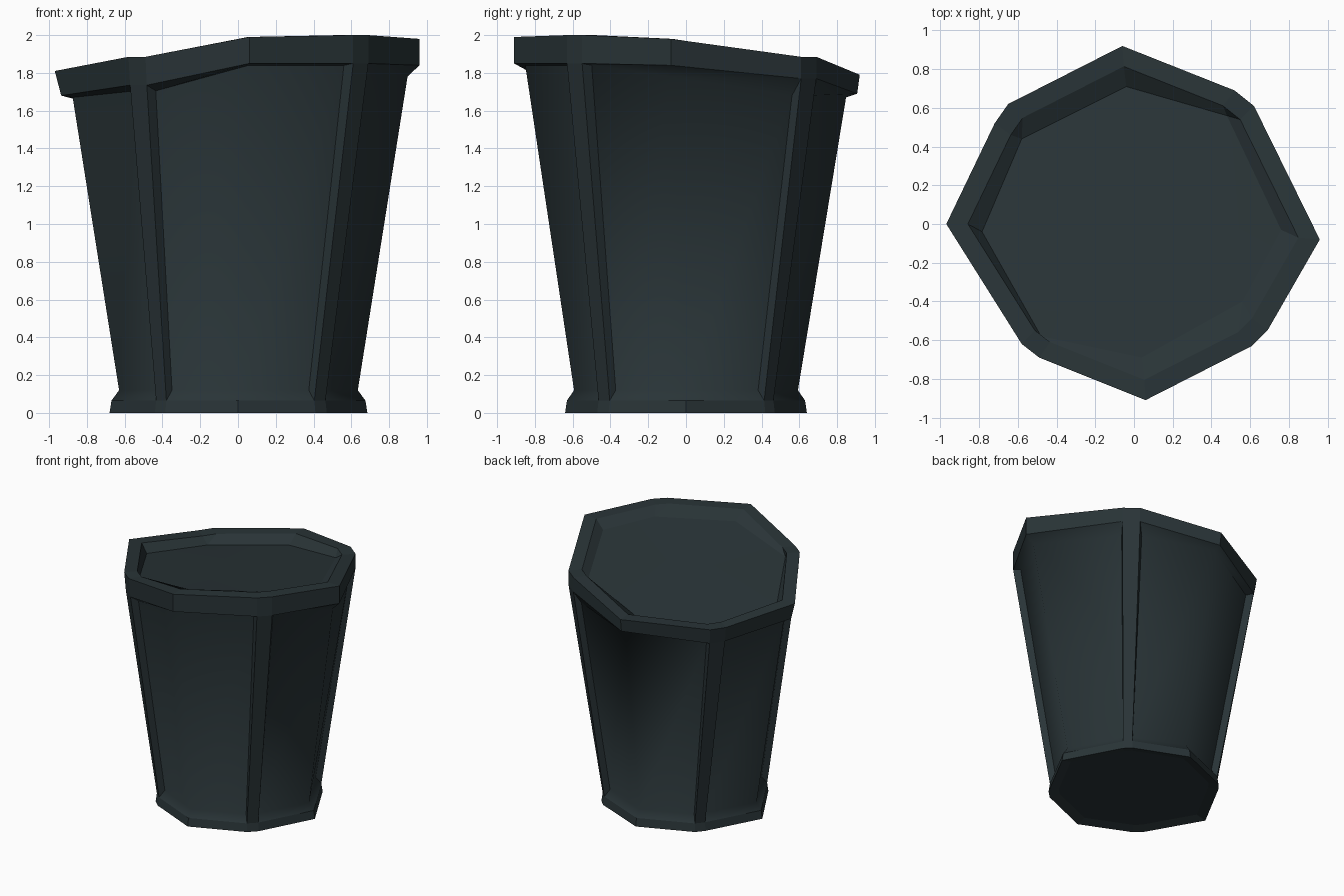
import bpy, bmesh, math
from mathutils import Vector

if "Cube" in bpy.data.objects:
    bpy.data.objects.remove(bpy.data.objects["Cube"])

mat = bpy.data.materials.new("dark_slate")
mat.diffuse_color = (0.022, 0.034, 0.038, 1)
mat.use_nodes = True
mat.node_tree.nodes["Principled BSDF"].inputs["Base Color"].default_value = mat.diffuse_color


def make(name, faces, smooth=False):
    """Build an object from faces given as lists of points."""
    bm = bmesh.new()
    for f in faces:
        pts = []
        for p in f:
            if all((p - q).length > 1e-4 for q in pts):
                pts.append(p)
        if len(pts) > 2:
            bm.faces.new([bm.verts.new(p) for p in pts])
    bmesh.ops.remove_doubles(bm, verts=bm.verts, dist=1e-4)
    me = bpy.data.meshes.new(name)
    bm.to_mesh(me)
    bm.free()
    me.materials.append(mat)
    ob = bpy.data.objects.new(name, me)
    bpy.context.collection.objects.link(ob)
    if smooth:
        bpy.ops.object.select_all(action='DESELECT')
        ob.select_set(True)
        bpy.context.view_layer.objects.active = ob
        bpy.ops.object.shade_smooth_by_angle(angle=math.radians(50))
    return ob


def loft(*rings):
    return [[a[i], a[(i + 1) % len(a)], b[(i + 1) % len(b)], b[i]]
            for a, b in zip(rings, rings[1:]) for i in range(len(a))]


def spread(vals):
    """Eight values (side, corner, ...) to twelve, doubling the cut corners."""
    return [v for i, v in enumerate(vals) for _ in range(1 + i % 2)]


def ring(xy, z, s=None):
    s = s or [1] * 12
    return [Vector((x * k, y * k, h)) for (x, y), h, k in zip(xy, z, s)]


# Outlines, anticlockwise from the front: side middles and cut corners
lip_xy = [(.06, -.91), (.61, -.63), (.69, -.55), (.96, -.08), (.62, .61), (.52, .69),
          (-.06, .92), (-.65, .62), (-.72, .52), (-.97, 0), (-.58, -.62), (-.49, -.69)]
foot_xy = [(0, -.64), (.41, -.47), (.47, -.41), (.685, 0), (.46, .42), (.41, .47),
           (0, .64), (-.41, .47), (-.46, .41), (-.68, 0), (-.44, -.42), (-.385, -.47)]
soil_xy = spread([(.04, -.69), (.56, -.40), (.76, -.03), (.48, .56),
                  (-.04, .71), (-.58, .44), (-.785, -.04), (-.48, -.58)])
top_z = spread([1.99, 2.0, 1.98, 1.885, 1.79, 1.75, 1.81, 1.885])
low_z = spread([1.85, 1.85, 1.84, 1.77, 1.69, 1.63, 1.68, 1.735])
drop = spread([.01, .01, .06, .09, .02, .02, .01, .03])
low_s = spread([1, 1, 1, 1, .985, .975, .965, .985])

foot = ring(foot_xy, [0] * 12)
foot_top = ring(foot_xy, [.065] * 12, [.985] * 12)
lip_low = ring(lip_xy, low_z, low_s)
lip_top = ring(lip_xy, top_z)
lip_in = ring(lip_xy, top_z, [.885] * 12)
soil = ring(soil_xy, [z - .05 for z in top_z])

# Foot with a shallow hollow underneath
hollow = ring(foot_xy, [.02] * 12, [.88] * 12)
make("foot", loft(hollow, foot, foot_top) + [hollow[::-1]])

# Slanted rim and the surface inside it
make("rim", loft(lip_low, lip_top, lip_in, soil))
mid = sum(soil, Vector()) / 12
make("inner_surface", [[soil[i], soil[(i + 1) % 12], mid] for i in range(12)], True)

# Four corner posts
for i, n in ((1, "front_right"), (4, "back_right"), (7, "back_left"), (10, "front_left")):
    make(n + "_post", [[foot_top[i], foot_top[i + 1], lip_low[i + 1], lip_low[i]]])


def recess(r, i, k, along, depth, dz):
    """Inner outline of one sunken panel: corner, middle, corner."""
    out = []
    m = r[i]
    for j in (i - 1, i, (i + 1) % 12):
        p = r[j]
        if j == i:
            q = Vector((p.x * k, p.y * k, p.z))
        else:
            d = (m - p).to_2d().normalized()
            n = Vector((-d.y, d.x))
            if n.dot(p.to_2d()) > 0:
                n = -n
            v = p.to_2d() + d * along + n * depth
            q = Vector((v.x, v.y, p.z))
        q.z += dz[j]
        out.append(q)
    return out


# Four sunken panels, each folded at its middle
for i, n in ((0, "front"), (3, "right"), (6, "back"), (9, "left")):
    ob = [foot_top[i - 1], foot_top[i], foot_top[i + 1]]
    ot = [lip_low[i - 1], lip_low[i], lip_low[i + 1]]
    ib = recess(foot_top, i, .94, .015, .04, [.055] * 12)
    it = recess(lip_low, i, .935, .03, .05, [-d for d in drop])
    faces = [[ob[0], ib[0], it[0], ot[0]], [ib[2], ob[2], ot[2], it[2]]]
    for a in (0, 1):
        faces += [[ib[a], ib[a + 1], it[a + 1], it[a]],
                  [ob[a], ob[a + 1], ib[a + 1], ib[a]],
                  [it[a], it[a + 1], ot[a + 1], ot[a]]]
    make(n + "_panel", faces, True)
